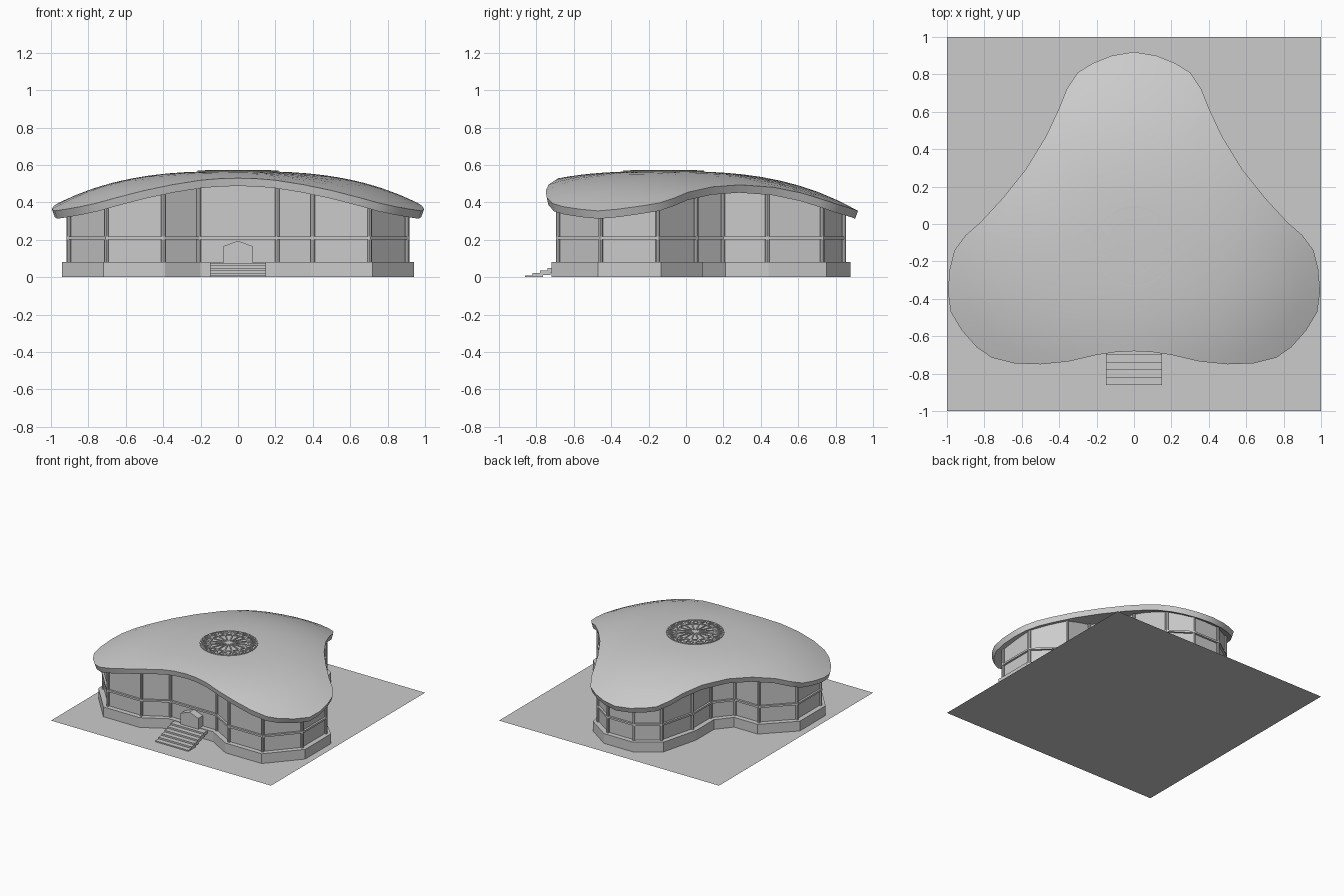
import bpy, bmesh, math
from mathutils import Vector

if "Cube" in bpy.data.objects:
    bpy.data.objects.remove(bpy.data.objects["Cube"])

CX, CY = 0.0, -0.12          # centre of the three-lobed plan


def roof_z(x, y):
    return 0.567 - 0.19 * math.hypot(x - CX, y - CY) ** 2.8


def make(name, verts, faces, smooth=None):
    me = bpy.data.meshes.new(name)
    me.from_pydata([tuple(v) for v in verts], [], faces)
    bm = bmesh.new()
    bm.from_mesh(me)
    bmesh.ops.recalc_face_normals(bm, faces=bm.faces)
    bm.to_mesh(me)
    bm.free()
    ob = bpy.data.objects.new(name, me)
    bpy.context.collection.objects.link(ob)
    if smooth:
        bpy.context.view_layer.objects.active = ob
        ob.select_set(True)
        bpy.ops.object.shade_smooth_by_angle(angle=math.radians(smooth))
        ob.select_set(False)
    return ob


def extrude(name, prof, axis, a, b):
    """Solid prism: 2D profile swept along z or along y."""
    n = len(prof)
    put = (lambda p, t: (p[0], p[1], t)) if axis == 'z' else (lambda p, t: (p[0], t, p[1]))
    v = [put(p, a) for p in prof] + [put(p, b) for p in prof]
    f = [(i, (i + 1) % n, n + (i + 1) % n, n + i) for i in range(n)]
    return make(name, v, f + [tuple(range(n))[::-1], tuple(range(n, 2 * n))])


def box(name, x0, x1, y0, y1, z0, z1):
    return extrude(name, [(x0, y0), (x1, y0), (x1, y1), (x0, y1)], 'z', z0, z1)


def mirrored(half):
    return half + [(-x, y) for x, y in reversed(half) if x > 1e-6]


def inset(poly, d):
    """Move every edge of a counter-clockwise polygon inwards by d."""
    out = []
    for i, p in enumerate(poly):
        p = Vector(p)
        e0 = (p - Vector(poly[i - 1])).normalized()
        e1 = (Vector(poly[(i + 1) % len(poly)]) - p).normalized()
        n0, n1 = Vector((-e0.y, e0.x)), Vector((-e1.y, e1.x))
        out.append(p + (n0 + n1) * d / (1 + n0.dot(n1)))
    return out


def bars(name, segs, w):
    """Square bars along the given 3D segments, joined into one object."""
    v, f = [], []
    for a, b in segs:
        a, b = Vector(a), Vector(b)
        side = (b - a).cross(Vector((0, 0, 1))).normalized() * w / 2
        up = Vector((0, 0, w / 2))
        k = len(v)
        for p in (a, b):
            v += [p + side + up, p - side + up, p - side - up, p + side - up]
        f += [(k + i, k + (i + 1) % 4, k + 4 + (i + 1) % 4, k + 4 + i) for i in range(4)]
        f += [(k, k + 1, k + 2, k + 3), (k + 7, k + 6, k + 5, k + 4)]
    return make(name, v, f)


# ground sheet
make("ground_plate", [(-1, -1, 0), (1, -1, 0), (1, 1, 0), (-1, 1, 0)], [(0, 1, 2, 3)])

# podium
plan = mirrored([(.2, -.61), (.39, -.72), (.72, -.72), (.94, -.47), (.94, -.135), (.715, .09),
                 (.50, .09), (.40, .21), (.40, .44), (.32, .75), (.13, .88)])
extrude("podium", plan, 'z', 0.0, 0.08)

# walls that rise to the underside of the roof
wall = inset(plan, 0.04)
N, S = len(wall), 6
pts = [wall[i].lerp(wall[(i + 1) % N], k / S) for i in range(N) for k in range(S)]
M = len(pts)
v = [(p.x, p.y, 0.08) for p in pts] + [(p.x, p.y, roof_z(p.x, p.y) - 0.03) for p in pts]
make("walls", v, [(i, (i + 1) % M, M + (i + 1) % M, M + i) for i in range(M)])

# columns at the wall corners
for i, p in enumerate(inset(plan, 0.036)):
    prof = [(p.x + .012 * math.cos(a * math.pi / 4), p.y + .012 * math.sin(a * math.pi / 4)) for a in range(8)]
    extrude(f"column_{i + 1}", prof, 'z', 0.08, roof_z(p.x, p.y) - 0.025)

# horizontal band around the walls
o, n = inset(plan, 0.024), inset(plan, 0.045)
v = [(p.x, p.y, z) for z in (0.202, 0.217) for ring in (o, n) for p in ring]
f = []
for i in range(N):
    j = (i + 1) % N
    for a, b in ((0, 1), (1, 3), (3, 2), (2, 0)):
        f.append((a * N + i, a * N + j, b * N + j, b * N + i))
make("wall_band", v, f)

# domed three-lobed roof shell
outline = mirrored([(0, -.68), (.1, -.685), (.2, -.70), (.35, -.735), (.5, -.75), (.64, -.745), (.76, -.715),
                    (.84, -.66), (.92, -.57), (.98, -.47), (.995, -.36), (.985, -.24), (.96, -.14), (.90, -.06),
                    (.82, .01), (.70, .14), (.58, .29), (.47, .47), (.40, .62), (.36, .72), (.30, .81),
                    (.22, .86), (.12, .90), (0, .92)])
K, R = len(outline), 10
v, f = [], []
for scale, drop in ((1.0, 0.0), (0.985, 0.042)):
    base = len(v)
    v.append((CX, CY, roof_z(CX, CY) - drop))
    for r in range(1, R + 1):
        for x, y in outline:
            px, py = CX + (x - CX) * r / R, CY + (y - CY) * r / R
            v.append((CX + (px - CX) * scale, CY + (py - CY) * scale, roof_z(px, py) - drop))
    for i in range(K):
        j = (i + 1) % K
        f.append((base, base + 1 + i, base + 1 + j))
        for r in range(R - 1):
            a, b = base + 1 + r * K, base + 1 + (r + 1) * K
            f.append((a + i, b + i, b + j, a + j))
top, low = 1 + (R - 1) * K, 1 + R * K + 1 + (R - 1) * K
f += [(top + i, low + i, low + (i + 1) % K, top + (i + 1) % K) for i in range(K)]
make("roof", v, f, smooth=35)

# round skylight lattice
T = 16


def node(r, k):
    a = 2 * math.pi * k / T
    x, y = CX + r * math.cos(a), CY + r * math.sin(a)
    return (x, y, roof_z(x, y) + 0.002)


segs = []
for k in range(T):
    segs += [(node(0, 0), node(.145, k)), (node(.145, k), node(.145, k + 1)),
             (node(.145, k), node(.212, k + .5)), (node(.145, k), node(.212, k - .5)),
             (node(.145, k), node(.212, k))]
segs += [(node(.212, k / 2), node(.212, (k + 1) / 2)) for k in range(2 * T)]
bars("skylight_lattice", segs, 0.009)

# front stair
STEPS = 6
for s in range(STEPS):
    y0 = -0.86 + s * 0.04
    z1 = 0.08 * (s + 1) / STEPS - 0.004
    box(f"step_{s + 1}", -.15, .15, y0, y0 + 0.055, max(0, z1 - 0.024), z1)

# gabled entrance porch
extrude("entrance_porch", [(-.08, .07), (.08, .07), (.08, .165), (0, .195), (-.08, .165)], 'y', -0.63, -0.56)
